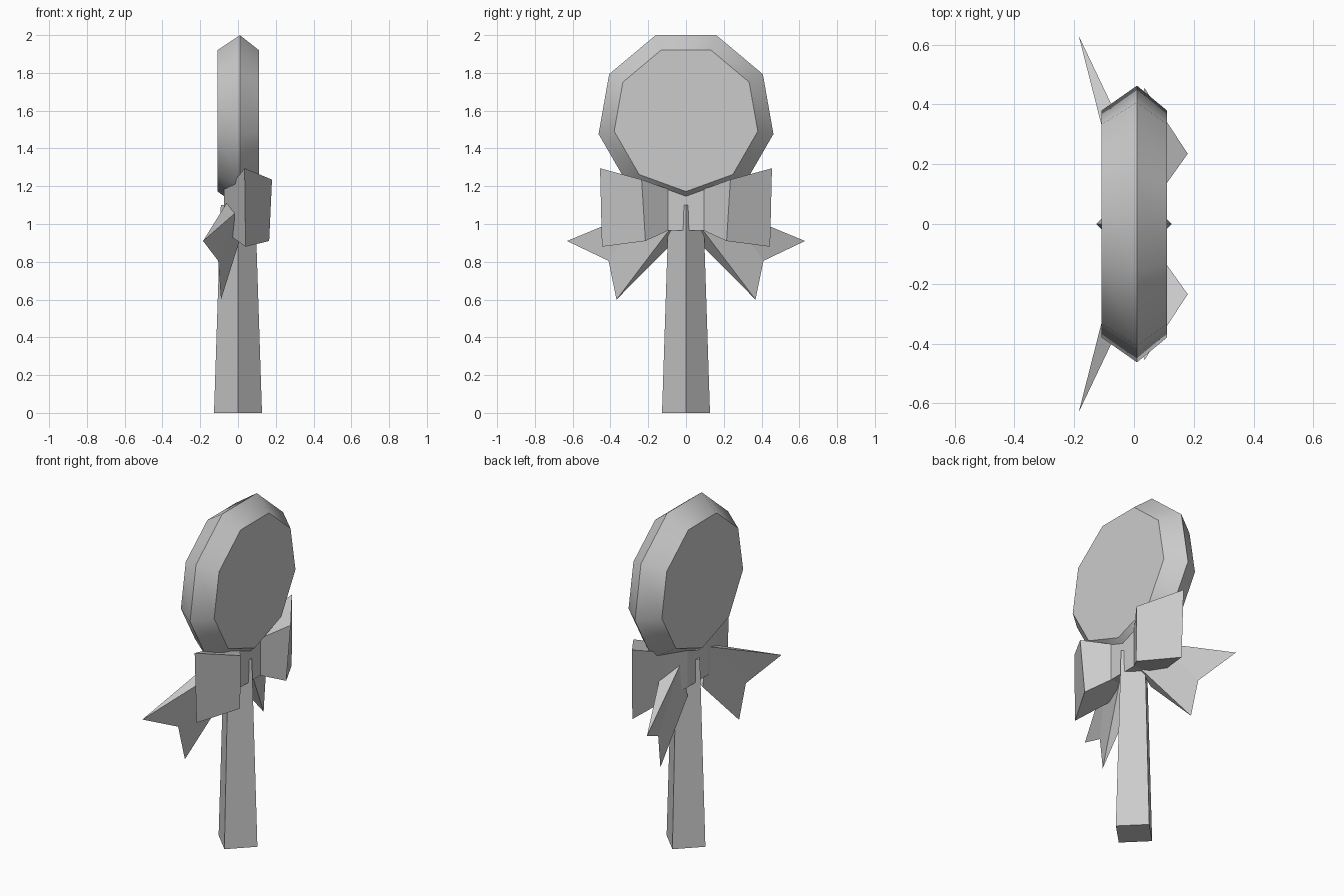
import bpy, bmesh, math

if "Cube" in bpy.data.objects:
    bpy.data.objects.remove(bpy.data.objects["Cube"])

grey = bpy.data.materials.new("plain grey")
grey.diffuse_color = (0.6, 0.6, 0.6, 1)
grey.use_nodes = True
grey.node_tree.nodes["Principled BSDF"].inputs["Base Color"].default_value = grey.diffuse_color


def make(name, verts, faces):
    """Mesh object with outward normals and the shared colour."""
    mesh = bpy.data.meshes.new(name)
    mesh.from_pydata(verts, [], faces)
    bm = bmesh.new()
    bm.from_mesh(mesh)
    bmesh.ops.recalc_face_normals(bm, faces=bm.faces)
    bm.to_mesh(mesh)
    bm.free()
    mesh.materials.append(grey)
    obj = bpy.data.objects.new(name, mesh)
    bpy.context.collection.objects.link(obj)
    return obj


def loft(name, rings):
    """Closed solid through rings that have equal point counts."""
    n = len(rings[0])
    verts = [p for r in rings for p in r]
    faces = [tuple(range(n)), tuple(range(len(verts) - n, len(verts)))]
    for k in range(len(rings) - 1):
        for i in range(n):
            j = (i + 1) % n
            faces.append((k*n + i, k*n + j, k*n + n + j, k*n + n + i))
    return make(name, verts, faces)


def diamond(r, z):
    return [(r, 0, z), (0, r, z), (-r, 0, z), (0, -r, z)]


# Tapered stick, corners facing the axes
loft("stick", [diamond(0.127, 0), diamond(0.091, 1.10)])


# Nine-sided candy disc with a ridge around the rim
def nonagon(x, r):
    angles = [math.radians(40 * i) for i in range(9)]
    return [(x, r * math.sin(a), 1.558 - r * math.cos(a)) for a in angles]


candy = loft("candy", [nonagon(-0.108, 0.386), nonagon(0.01, 0.47), nonagon(0.11, 0.386)])
bpy.context.view_layer.objects.active = candy
candy.select_set(True)
bpy.ops.object.shade_smooth_by_angle(angle=math.radians(36))
candy.select_set(False)

# Bow knot
knot = [(0.08, 0.095), (-0.075, 0.095), (-0.075, -0.095), (0.08, -0.095)]
loft("bow_knot", [[(x, y, z) for x, y in knot] for z in (0.965, 1.185)])

# Bow loops and forked ribbon tails on both sides
loop_top = [(0.08, 0.095, 1.185), (0.18, 0.235, 1.235), (0.035, 0.455, 1.295),
            (-0.03, 0.24, 1.215), (-0.075, 0.095, 1.185)]
loop_low = [(0.08, 0.095, 0.965), (0.165, 0.215, 0.91), (0.04, 0.445, 0.88),
            (-0.03, 0.24, 0.93), (-0.075, 0.095, 0.965)]
tail = [(-0.185, 0.63, 0.91), (-0.105, 0.41, 0.805), (-0.09, 0.368, 0.60),
        (0.01, 0.22, 1.08), (0.03, 0.08, 0.98),
        (-0.055, 0.12, 1.12), (-0.06, 0.07, 0.90)]
tail_faces = [(4, 2, 1, 3), (3, 1, 0), (6, 5, 1, 2), (5, 0, 1),
              (3, 0, 5), (4, 6, 2), (3, 5, 6, 4)]
for side, s in (("left", -1), ("right", 1)):
    def flip(points):
        return [(x, s * y, z) for x, y, z in points]
    loft("bow_loop_" + side, [flip(loop_low), flip(loop_top)])
    make("ribbon_tail_" + side, flip(tail), tail_faces)
